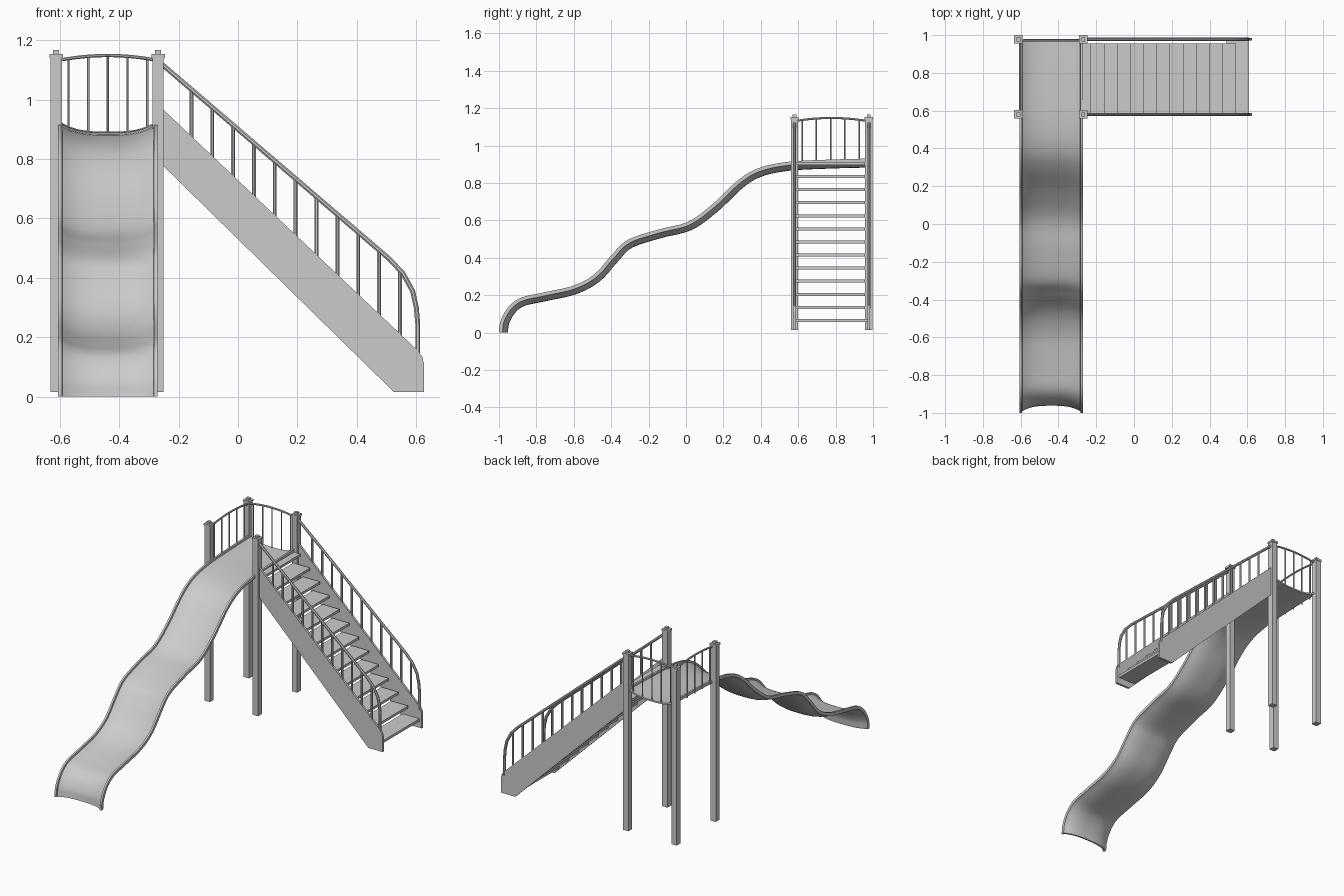
import bpy, bmesh, math
from mathutils import Vector

if "Cube" in bpy.data.objects:
    bpy.data.objects.remove(bpy.data.objects["Cube"])


def finish(name, bm, smooth=False):
    bmesh.ops.recalc_face_normals(bm, faces=bm.faces)
    me = bpy.data.meshes.new(name)
    bm.to_mesh(me)
    bm.free()
    ob = bpy.data.objects.new(name, me)
    bpy.context.collection.objects.link(ob)
    if smooth:
        bpy.ops.object.select_all(action='DESELECT')
        ob.select_set(True)
        bpy.context.view_layer.objects.active = ob
        bpy.ops.object.shade_smooth_by_angle(angle=math.radians(40))
    return ob


def add_box(bm, lo, hi):
    vs = bmesh.ops.create_cube(bm, size=1)['verts']
    for v in vs:
        v.co = Vector([(a + b) / 2 + c * (b - a) for a, b, c in zip(lo, hi, v.co)])


def catmull(pts, steps):
    pts = [Vector(p) for p in pts]
    ext = [2 * pts[0] - pts[1]] + pts + [2 * pts[-1] - pts[-2]]
    out = []
    for i in range(1, len(ext) - 2):
        a, b, c, d = ext[i - 1:i + 3]
        for s in range(steps):
            t = s / steps
            out.append(0.5 * (2 * b + (c - a) * t + (2 * a - 5 * b + 4 * c - d) * t * t
                              + (3 * b - a - 3 * c + d) * t ** 3))
    return out + [pts[-1]]


def sweep(bm, rings):
    """Skin a list of closed rings and cap both ends."""
    loops = [[bm.verts.new(p) for p in r] for r in rings]
    n = len(loops[0])
    for a, b in zip(loops, loops[1:]):
        for i in range(n):
            j = (i + 1) % n
            bm.faces.new((a[i], a[j], b[j], b[i]))
    bm.faces.new(loops[0])
    bm.faces.new(loops[-1][::-1])


def add_tube(bm, pts, r, side, sides=8):
    """Round bar along a planar path; side is the plane normal."""
    pts, side, rings = [Vector(p) for p in pts], Vector(side), []
    for i, p in enumerate(pts):
        t = (pts[min(i + 1, len(pts) - 1)] - pts[max(i - 1, 0)]).normalized()
        n = side.cross(t)
        rings.append([p + r * (math.cos(a) * side + math.sin(a) * n)
                      for a in (math.tau * (k + .5) / sides for k in range(sides))])
    sweep(bm, rings)


# Slide: shallow trough with raised rims swept along a wavy path (y, z)
CX = -0.438
path = catmull([(.978, .908), (.76, .902), (.545, .890), (.396, .858), (.29, .795), (.155, .668),
                (.02, .572), (-.139, .530), (-.30, .476), (-.38, .40), (-.476, .294),
                (-.594, .230), (-.754, .193), (-.87, .167), (-.93, .125), (-.968, .06), (-.978, 0)], 6)


def trough(t):
    return -.016 + .028 * abs(t) ** 3


ts = [k / 10 for k in range(-10, 11)]
section = [(-.167, .023), (-.155, .023)] + [(t * .153, trough(t)) for t in ts] + \
          [(.155, .023), (.167, .023), (.167, .004)] + \
          [(t * .16, trough(t) - .009) for t in reversed(ts)] + [(-.167, .004)]
rings = []
for i, p in enumerate(path):
    d = (path[min(i + 1, len(path) - 1)] - path[max(i - 1, 0)]).normalized()
    if i == len(path) - 1:
        d = Vector((0, -1))
        d = Vector((0.0, -1.0))
    n = Vector((d.y, -d.x))
    rings.append([(CX + u, p.x + n.x * h, max(0, p.y + n.y * h)) for u, h in section])
bm = bmesh.new()
sweep(bm, rings)
finish("slide", bm, True)

# Four posts with stepped caps
for px, sx in ((-.612, "left"), (-.269, "right")):
    for py, sy in ((.58, "front"), (.977, "back")):
        bm = bmesh.new()
        for w, z0, z1 in ((.019, .015, 1.14), (.0225, 1.14, 1.153), (.010, 1.153, 1.166)):
            add_box(bm, (px - w, py - w, z0), (px + w, py + w, z1))
        finish(f"{sy}_{sx}_post", bm)


# Platform railings: arched top rail with five bars
def arch(t):
    return 1.132 + .016 * (1 - t * t)


samples = [k / 8 for k in range(-8, 9)]
bars = [-.77, -.385, 0, .385, .77]
bm = bmesh.new()
add_tube(bm, [(CX + t * .165, .972, arch(t)) for t in samples], .006, (0, 1, 0))
for t in bars:
    x = CX + t * .172
    add_tube(bm, [(x, .972, .9 + trough(t * .9)), (x, .972, arch(t))], .004, (0, 1, 0), 6)
finish("back_railing", bm, True)
bm = bmesh.new()
add_tube(bm, [(-.604, .777 + t * .19, arch(t)) for t in samples], .006, (1, 0, 0))
for t in bars:
    y = .773 + t * .198
    add_tube(bm, [(-.604, y, .90), (-.604, y, arch(t))], .004, (1, 0, 0), 6)
finish("left_railing", bm, True)

# Stair sides and their handrails
outline = [(-.25, .965), (.605, .155), (.62, .135), (.626, .11), (.626, .015), (.525, .015), (-.25, .775)]
rail = [(-.255, 1.118), (.51, .463), (.555, .415), (.588, .355), (.600, .30), (.605, .245), (.605, .13)]
for y, side in ((.580, "front"), (.978, "back")):
    bm = bmesh.new()
    sweep(bm, [[(x, y + o, z) for x, z in outline] for o in (-.007, .007)])
    finish(f"{side}_stringer", bm)
    bm = bmesh.new()
    add_tube(bm, [(x, y, z) for x, z in rail], .009, (0, 1, 0))
    for k in range(11):
        x = -.157 + .0702 * k
        top = 1.113 - .859 * (x + .247) if x < .51 else .43
        add_tube(bm, [(x, y, .94 - .946 * (x + .247)), (x, y, top)], .007, (0, 1, 0))
    finish(f"{side}_handrail", bm, True)

# Stair treads, the lowest reaching the back side
for k in range(13):
    x, z = .61 - .0697 * k, .065 + .07 * k
    bm = bmesh.new()
    add_box(bm, (max(x - .12, -.28), .586, z - .008), (x, .972 if k == 0 else .956, z + .008))
    finish(f"tread_{k + 1}", bm)
